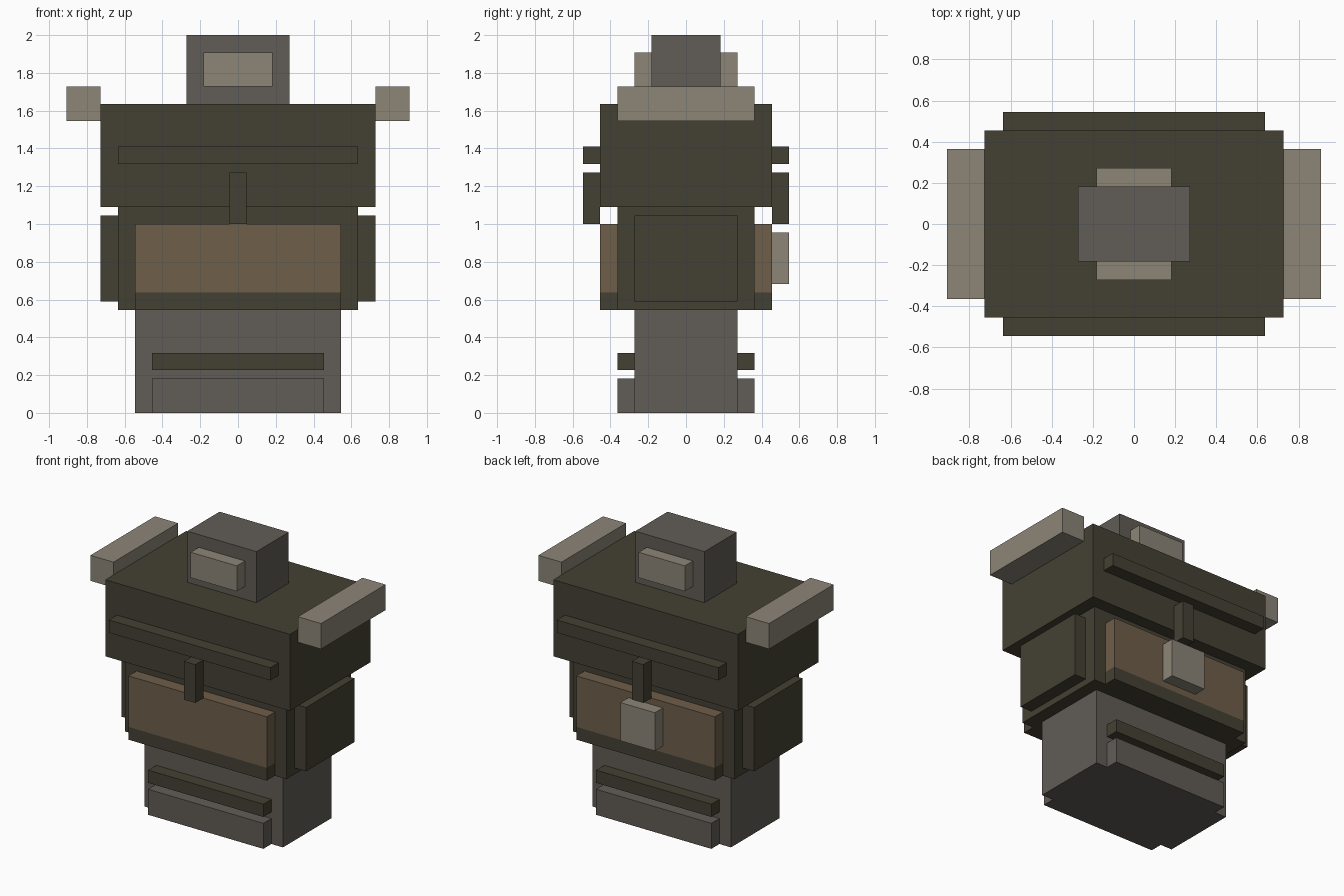
import bpy
import bmesh
from mathutils import Matrix, Vector

cube = bpy.data.objects.get("Cube")
if cube:
    bpy.data.objects.remove(cube, do_unlink=True)

U = 1 / 11  # block unit: the figure is 22 units tall


def make_material(name, hex_code):
    def linear(c):
        return c / 12.92 if c <= 0.04045 else ((c + 0.055) / 1.055) ** 2.4
    rgb = [linear(v / 255) for v in bytes.fromhex(hex_code)]
    mat = bpy.data.materials.new(name)
    mat.use_nodes = True
    mat.diffuse_color = (*rgb, 1)
    bsdf = mat.node_tree.nodes["Principled BSDF"]
    bsdf.inputs["Base Color"].default_value = (*rgb, 1)
    bsdf.inputs["Roughness"].default_value = 0.9
    return mat


stone = make_material("warm grey", "615c56")
olive = make_material("dark olive", "444033")
brown = make_material("leather brown", "6e5e49")
pale = make_material("pale grey", "8c8577")


def box(name, mat, x, y, z):
    """Box from (min, max) ranges given in block units."""
    lo, hi = (Vector(p) * U for p in zip(x, y, z))
    bm = bmesh.new()
    bmesh.ops.create_cube(bm, size=1, matrix=Matrix.Translation((lo + hi) / 2)
                          @ Matrix.Diagonal((*(hi - lo), 1)))
    mesh = bpy.data.meshes.new(name)
    bm.to_mesh(mesh)
    bm.free()
    mesh.materials.append(mat)
    obj = bpy.data.objects.new(name, mesh)
    bpy.context.collection.objects.link(obj)
    return obj


def core(name, mat, half_x, half_y, z):
    box(name, mat, (-half_x, half_x), (-half_y, half_y), z)


def front_and_back(name, mat, half_x, y, z):
    box("front_" + name, mat, (-half_x, half_x), (-y - 1, -y), z)
    box("back_" + name, mat, (-half_x, half_x), (y, y + 1), z)


def left_and_right(name, mat, x, half_y, z):
    box("left_" + name, mat, x, (-half_y, half_y), z)
    box("right_" + name, mat, (-x[1], -x[0]), (-half_y, half_y), z)


# Main stacked blocks
core("legs", stone, 6, 3, (0, 6))
core("waist", olive, 7, 4, (6, 12))
core("chest", olive, 8, 5, (12, 18))
core("head", stone, 3, 2, (18, 22))

# Leg trim
front_and_back("foot_plate", stone, 5, 3, (0, 2))
front_and_back("leg_strap", olive, 5, 3, (2.5, 3.5))

# Waist panels, ledges and side pouches
front_and_back("waist_ledge", olive, 6, 4, (6, 7))
front_and_back("waist_panel", brown, 6, 4, (7, 11))
left_and_right("side_pouch", olive, (7, 8), 3, (6.5, 11.5))
box("back_buckle", pale, (-1.5, 1.5), (5, 6), (7.5, 10.5))

# Chest trim
front_and_back("chest_strap", olive, 7, 5, (14.5, 15.5))
front_and_back("hanging_strap", olive, 0.5, 5, (11, 14))

# Shoulder pads and face plates
left_and_right("shoulder_pad", pale, (8, 10), 4, (17, 19))
front_and_back("face_plate", pale, 2, 2, (19, 21))
